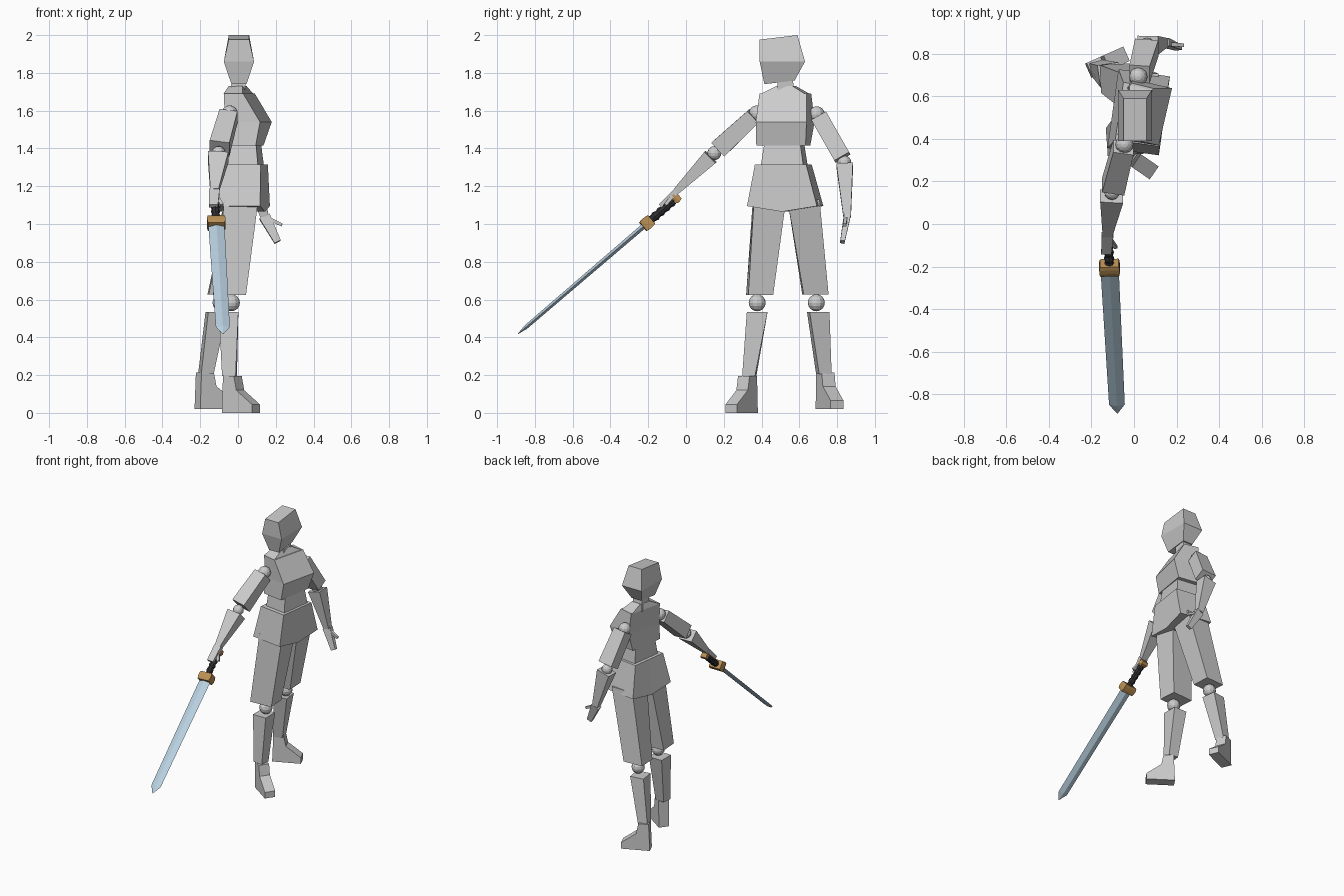
import bpy, bmesh, math
from mathutils import Vector as V

if "Cube" in bpy.data.objects:
    bpy.data.objects.remove(bpy.data.objects["Cube"])


def material(name, rgb):
    m = bpy.data.materials.new(name)
    m.use_nodes = True
    m.diffuse_color = (*rgb, 1)
    m.node_tree.nodes["Principled BSDF"].inputs["Base Color"].default_value = (*rgb, 1)
    return m


BODY = material("light grey", (0.6, 0.6, 0.6))
STEEL = material("pale blue steel", (0.48, 0.63, 0.74))
GOLD = material("bronze", (0.5, 0.28, 0.09))
DARK = material("dark grip", (0.03, 0.03, 0.035))


def finish(name, bm, mat):
    bmesh.ops.recalc_face_normals(bm, faces=bm.faces)
    mesh = bpy.data.meshes.new(name)
    bm.to_mesh(mesh)
    bm.free()
    mesh.materials.append(mat)
    ob = bpy.data.objects.new(name, mesh)
    bpy.context.collection.objects.link(ob)


def loft(name, rings, mat=BODY):
    """Skin a closed solid through rings of equal point count."""
    bm = bmesh.new()
    loops = [[bm.verts.new(p) for p in r] for r in rings]
    n = len(loops[0])
    for a, b in zip(loops, loops[1:]):
        for i in range(n):
            j = (i + 1) % n
            bm.faces.new((a[i], a[j], b[j], b[i]))
    bm.faces.new(loops[0])
    bm.faces.new(loops[-1])
    finish(name, bm, mat)


def section(x, y, z, wide, deep, yaw=0, tilt=0, drop=None):
    """Level body section: wide runs to the sides, deep runs fore and aft."""
    t = math.radians(yaw)
    fore, side = V((math.cos(t), math.sin(t), 0)), V((-math.sin(t), math.cos(t), 0))
    corners = [(1, -1), (1, 1), (-1, 1), (-1, -1)]
    if drop is not None:
        corners = [(1, -1), (1, 0), (1, 1), (-1, 1), (-1, 0), (-1, -1)]
    pts = []
    for f, s in corners:
        lift = tilt * s * wide - (drop or 0) * (s == 0)
        pts.append(V((x, y, z + lift)) + fore * f * deep + side * s * wide)
    return pts


def frame(a, b, ref):
    axis = (b - a).normalized()
    u = (V(ref) - axis * axis.dot(V(ref))).normalized()
    return u, axis.cross(u)


def limb(name, a, b, size_a, size_b, ref=(1, 0, 0)):
    """Tapered box from a to b; sizes are half widths along ref and across it."""
    a, b = V(a), V(b)
    u, v = frame(a, b, ref)
    loft(name, [[c + u * i * s[0] + v * j * s[1]
                 for i, j in ((-1, -1), (1, -1), (1, 1), (-1, 1))]
                for c, s in ((a, size_a), (b, size_b))])


def joint(name, centre, r):
    bm = bmesh.new()
    bmesh.ops.create_uvsphere(bm, u_segments=12, v_segments=8, radius=r)
    bmesh.ops.translate(bm, verts=bm.verts, vec=centre)
    finish(name, bm, BODY)


def foot(name, heel, toe, base, half=0.037):
    """Side profile of a wedge shoe, extruded across its width."""
    heel, toe = V((*heel, base)), V((*toe, base))
    along = toe - heel
    side = along.normalized().cross(V((0, 0, 1)))
    profile = [(0, 0), (1, 0), (1, .045), (.48, .12), (.40, .195), (0.04, .195)]
    loft(name, [[heel + along * f + V((0, 0, h)) + side * half * s
                 for f, h in profile] for s in (-1, 1)])


# Head, neck and torso
loft("head", [section(.005, .495, 1.75, .08, .04, tilt=.12),
              section(.005, .51, 1.86, .12, .08),
              section(.005, .49, 1.988, .1, .054, tilt=.12)])
loft("neck", [section(-.005, .53, 1.68, .046, .04), section(.005, .525, 1.77, .04, .036)])
loft("shoulder_slope", [section(.002, .525, 1.688, .122, .052, -14),
                        section(-.002, .53, 1.73, .045, .038, -14)])
loft("chest", [section(.035, .515, 1.415, .132, .08, -9),
               section(.055, .525, 1.54, .138, .095, -13),
               section(.007, .526, 1.69, .128, .053, -14)])
loft("waist", [section(.038, .52, 1.3, .115, .085, -8), section(.035, .52, 1.42, .097, .075, -8)])
loft("hips", [section(.022, .525, 1.095, .187, .122, -8, drop=.03),
              section(.035, .515, 1.315, .137, .105, -8, drop=0)])

# Legs
loft("right_thigh", [section(-.045, .39, .625, .066, .083, 4), section(.015, .442, 1.13, .085, .09, 2)])
loft("left_thigh", [section(-.085, .685, .628, .066, .073, 3), section(.03, .622, 1.13, .085, .085, 0)])
joint("right_knee", (-.035, .377, .583), .045)
joint("left_knee", (-.09, .69, .583), .045)
loft("right_shin", [section(-.045, .335, .195, .034, .036, -6), section(-.05, .377, .535, .055, .052, 0)])
loft("left_shin", [section(-.17, .73, .205, .034, .034, 14), section(-.115, .7, .535, .053, .05, 8)])
foot("right_foot", (-.065, .35), (.095, .24), 0)
foot("left_foot", (-.215, .72), (-.035, .80), .02)

# Right arm, reaching out with the sword
joint("right_shoulder", (-.045, .375, 1.585), .043)
limb("right_upper_arm", (-.05, .36, 1.572), (-.098, .175, 1.40), (.048, .043), (.053, .05))
joint("right_elbow", (-.103, .15, 1.375), .037)
limb("right_forearm", (-.105, .13, 1.355), (-.125, -.05, 1.175), (.054, .042), (.022, .018))
limb("right_hand", (-.125, -.05, 1.175), (-.13, -.135, 1.095), (.028, .016), (.024, .012))
limb("right_thumb", (-.115, -.07, 1.15), (-.085, -.11, 1.10), (.01, .01), (.008, .008))

# Left arm, hanging at the side
joint("left_shoulder", (.02, .692, 1.58), .043)
limb("left_upper_arm", (.026, .705, 1.568), (.06, .828, 1.352), (.048, .045), (.055, .045))
joint("left_elbow", (.062, .838, 1.325), .037)
limb("left_forearm", (.065, .84, 1.31), (.14, .853, 1.04), (.05, .044), (.022, .02))
limb("left_hand", (.14, .853, 1.04), (.21, .828, .905), (.03, .018), (.018, .012))
limb("left_thumb", (.16, .845, 1.03), (.232, .84, .995), (.01, .01), (.008, .008), (0, 1, 0))

# Sword: everything is placed along one axis from guard to tip
GUARD, TIP = V((-.115, -.205, 1.005)), V((-.078, -.89, .418))
U, W = frame(GUARD, TIP, (1, 0, 0))
AXIS = (TIP - GUARD).normalized()


def sword_ring(dist, wide, thick, n=4, turn=0):
    c = GUARD + AXIS * dist
    return [c + U * wide * math.cos(turn + k * math.tau / n)
            + W * thick * math.sin(turn + k * math.tau / n) for k in range(n)]


LENGTH = (TIP - GUARD).length
QUARTER = math.pi / 4
loft("blade", [sword_ring(0, .043, .014), sword_ring(LENGTH - .055, .037, .011),
               sword_ring(LENGTH, .002, .001)], STEEL)
loft("guard", [sword_ring(d, w, t, turn=QUARTER) for d, w, t in
               ((-.028, .062, .042), (-.01, .068, .047), (.012, .068, .047), (.03, .062, .042))], GOLD)
loft("grip", [sword_ring(-.02 - k * .0185, r, r, 8)
              for k, r in enumerate([.025, .019] * 5)], DARK)
loft("pommel", [sword_ring(d, w, t, turn=QUARTER) for d, w, t in
                ((-.18, .025, .025), (-.2, .036, .036), (-.222, .03, .028))], GOLD)
